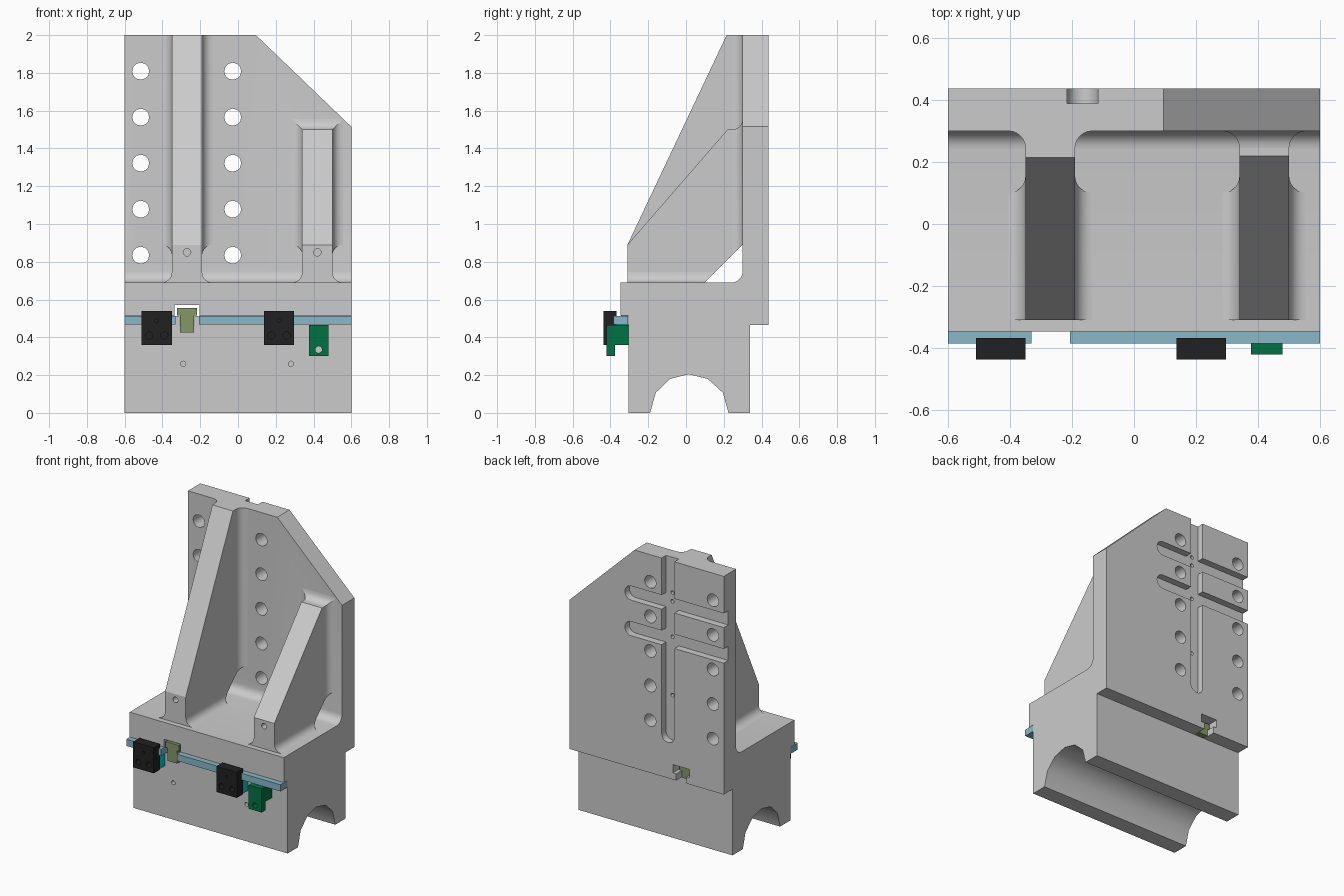
import bpy, bmesh
from math import sin, cos, pi, radians

if "Cube" in bpy.data.objects:
    bpy.data.objects.remove(bpy.data.objects["Cube"])

R = 0.055  # rib fillet radius


def loft(name, ring_a, ring_b):
    """Closed solid between two matching rings of points."""
    bm = bmesh.new()
    a = [bm.verts.new(p) for p in ring_a]
    b = [bm.verts.new(p) for p in ring_b]
    n = len(a)
    bm.faces.new(a)
    bm.faces.new(b[::-1])
    for i in range(n):
        j = (i + 1) % n
        bm.faces.new((a[i], b[i], b[j], a[j]))
    bmesh.ops.recalc_face_normals(bm, faces=bm.faces)
    me = bpy.data.meshes.new(name)
    bm.to_mesh(me)
    bm.free()
    ob = bpy.data.objects.new(name, me)
    bpy.context.collection.objects.link(ob)
    return ob


def prism(name, pts, axis, lo, hi):
    """Extrude a 2D profile along x (y,z points) or y (x,z points)."""
    put = (lambda p, t: (t, *p)) if axis == 'x' else (lambda p, t: (p[0], t, p[1]))
    return loft(name, [put(p, lo) for p in pts], [put(p, hi) for p in pts])


def box(name, x0, x1, y0, y1, z0, z1):
    return prism(name, [(x0, z0), (x1, z0), (x1, z1), (x0, z1)], 'y', y0, y1)


def arc(cx, cy, r, a0, a1, n):
    return [(cx + r * cos(radians(a0 + (a1 - a0) * i / n)),
             cy + r * sin(radians(a0 + (a1 - a0) * i / n))) for i in range(n + 1)]


def hole(x, z, r, y0, y1):
    return prism("cutter", arc(x, z, r, 0, 360, 12)[:-1], 'y', y0, y1)


def cut(ob, *cutters):
    for c in cutters:
        m = ob.modifiers.new("cut", 'BOOLEAN')
        m.operation, m.solver, m.object = 'DIFFERENCE', 'EXACT', c
        bpy.context.view_layer.objects.active = ob
        bpy.ops.object.modifier_apply(modifier=m.name)
        bpy.data.objects.remove(c, do_unlink=True)


def smooth(ob, angle):
    bpy.ops.object.select_all(action='DESELECT')
    ob.select_set(True)
    bpy.context.view_layer.objects.active = ob
    bpy.ops.object.shade_smooth_by_angle(angle=radians(angle))


def material(name, *rgb):
    m = bpy.data.materials.new(name)
    m.diffuse_color = (*rgb, 1)
    m.use_nodes = True
    m.node_tree.nodes["Principled BSDF"].inputs["Base Color"].default_value = m.diffuse_color
    return m


def paint(ob, mat):
    ob.data.materials.append(mat)
    return ob


teal = material("teal", 0.25, 0.48, 0.57)
cyan = material("cyan", 0.0, 0.6, 0.62)
black = material("black", 0.015, 0.015, 0.015)
green = material("green", 0.0, 0.17, 0.06)
olive = material("olive", 0.24, 0.31, 0.14)

# Base block with arched channel
arch = [(-0.19, 0), (-0.16, 0.107), (-0.085, 0.18), (0.015, 0.205),
        (0.115, 0.18), (0.195, 0.107), (0.225, 0)]
base = prism("base_block", [(-0.305, 0)] + arch + [(0.34, 0), (0.34, 0.465), (-0.305, 0.465)],
             'x', -0.6, 0.6)
cut(base, *[hole(x, 0.26, 0.014, -0.4, -0.25) for x in (-0.29, 0.28)])
smooth(base, 36)

# Angle plate: floor and wall with filleted inside corner
prof = [(-0.305, 0.465), (0.437, 0.465), (0.437, 2), (0.3, 2)]
prof += arc(0.24, 0.75, 0.06, 0, -90, 6)
prof += [(-0.347, 0.69), (-0.347, 0.515), (-0.305, 0.515)]
plate = prism("angle_plate", prof, 'x', -0.6, 0.6)
# clipped top corner
cut(plate, prism("cutter", [(0.095, 2), (0.6, 1.515), (0.7, 1.419), (0.7, 2.1), (-0.009, 2.1)],
                 'y', 0.1, 0.6))
# bolt hole columns
for x in (-0.515, -0.028):
    for i in range(5):
        cut(plate, hole(x, 0.835 + 0.2435 * i, 0.045, 0.2, 0.6))
# crossing slots in the back face, with pin holes
w = 0.05
cut(plate, prism("cutter", arc(-0.166, 0.765, w, 180, 360, 10) + [(-0.116, 2.1), (-0.216, 2.1)],
                 'y', 0.388, 0.6))
for z in (1.69, 1.44):
    cut(plate, prism("cutter", arc(0.12, z, w, -90, 90, 10) + [(-0.7, z + w), (-0.7, z - w)],
                     'y', 0.388, 0.6))
for z in (1.75, 1.69, 1.44, 1.03):
    cut(plate, hole(-0.166, z, 0.013, 0.34, 0.42))
# T slot along the underside
cut(plate, prism("cutter", [(-0.31, 0.4), (-0.23, 0.4), (-0.23, 0.512), (-0.205, 0.512),
                            (-0.205, 0.57), (-0.335, 0.57), (-0.335, 0.512), (-0.31, 0.512)],
                 'y', -0.5, 0.6))
smooth(plate, 36)

# Ribs with a relief window at the inside corner, and their fillets
fil = [(0, 0)] + [(R - R * cos(a), R - R * sin(a)) for a in [pi / 2 * i / 6 for i in range(7)]]
for side, x0, x1, top, ytop in (("left", -0.35, -0.19, 2, 0.215), ("right", 0.34, 0.5, 1.5, 0.22)):
    rib = prism(side + "_rib", [(-0.31, 0.69), (0.1, 0.69), (0.3, 0.89), (0.3, top),
                                (ytop, top), (-0.31, 0.89)], 'x', x0, x1)
    cut(rib, hole((x0 + x1) / 2, 0.85, 0.02, -0.4, -0.25))
    mitre = 1 if top < 2 else 0
    for x, s in ((x0, -1), (x1, 1)):
        f = loft(side + "_rib_floor_fillet",
                 [(x + s * u, -0.31, 0.69 + v) for u, v in fil],
                 [(x + s * u, 0.1 + v, 0.69 + v) for u, v in fil])
        smooth(f, 20)
        f = loft(side + "_rib_wall_fillet",
                 [(x + s * u, 0.3 - v, 0.89 - v) for u, v in fil],
                 [(x + s * u, 0.3 - v, top + mitre * u) for u, v in fil])
        smooth(f, 20)
    if mitre:
        f = loft(side + "_rib_top_fillet",
                 [(x0 - u, 0.3 - v, top + u) for u, v in fil],
                 [(x1 + u, 0.3 - v, top + u) for u, v in fil])
        smooth(f, 20)

# Guide strip, interrupted at the T slot
for x0, x1 in ((-0.6, -0.33), (-0.207, 0.6)):
    paint(box("guide_strip", x0, x1, -0.385, -0.306, 0.467, 0.514), teal)

# T keys at the front and back of the slot
for name, y0, y1, z0 in (("front_key", -0.345, -0.307, 0.425), ("back_key", 0.342, 0.38, 0.465)):
    paint(prism(name, [(-0.307, z0), (-0.233, z0), (-0.233, 0.515), (-0.217, 0.515),
                       (-0.217, 0.556), (-0.323, 0.556), (-0.323, 0.515), (-0.307, 0.515)],
                'y', y0, y1), olive)

# Black clamps with cyan spacers behind
for c in (-0.43, 0.217):
    clamp = paint(box("clamp", c - 0.08, c + 0.08, -0.437, -0.368, 0.36, 0.54), black)
    cut(clamp, hole(c, 0.487, 0.01, -0.5, -0.41),
        *[hole(c + d, 0.41, 0.019, -0.5, -0.39) for d in (-0.04, 0.04)])
    paint(box("clamp_spacer", c - 0.075, c + 0.075, -0.368, -0.305, 0.362, 0.467), cyan)

# Green stop bracket
stop = paint(prism("stop_bracket", [(-0.421, 0.3), (-0.377, 0.3), (-0.377, 0.36), (-0.305, 0.36),
                                    (-0.305, 0.466), (-0.421, 0.466)], 'x', 0.377, 0.479), green)
cut(stop, hole(0.427, 0.335, 0.018, -0.5, -0.3))
